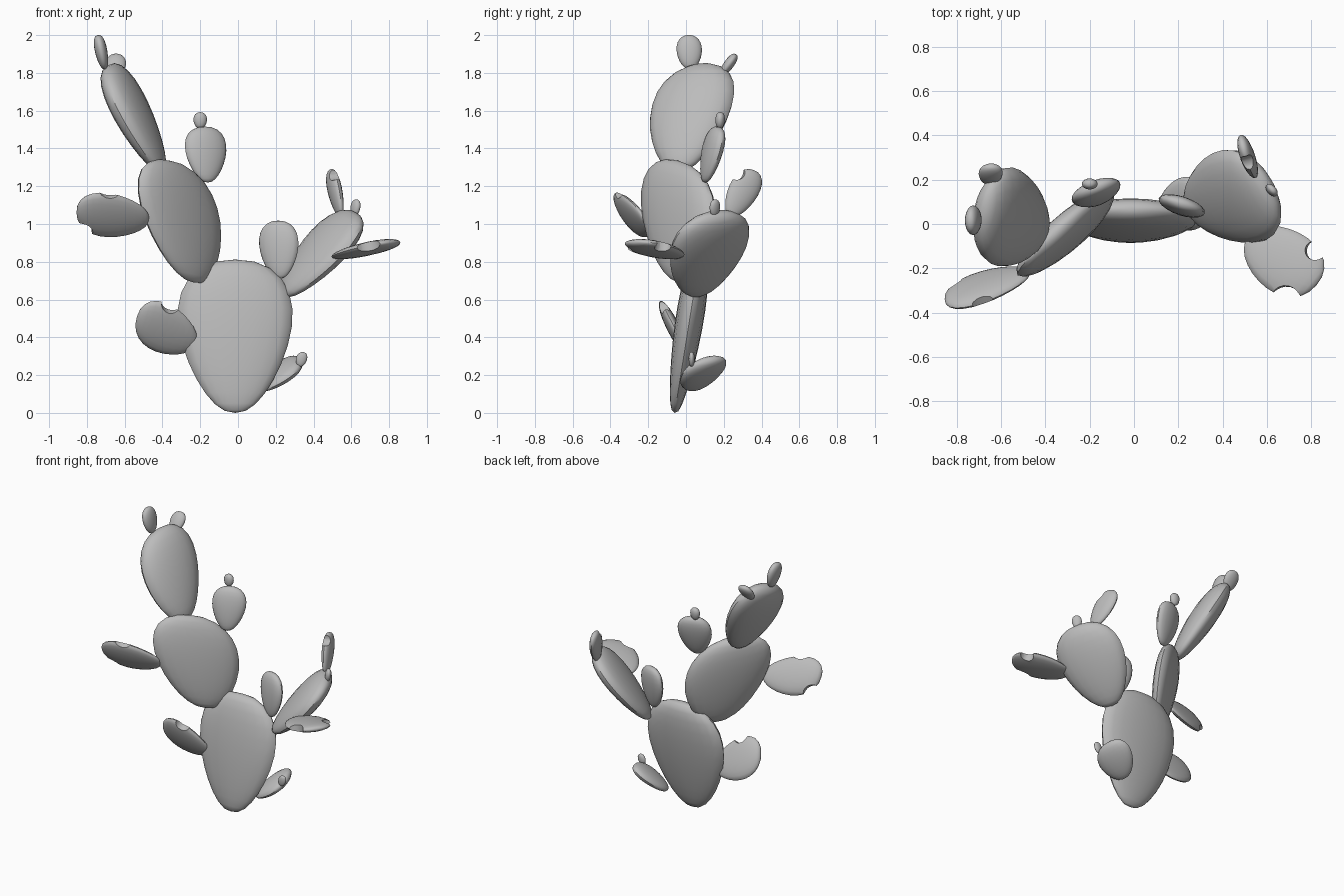
import bpy, bmesh, math
from mathutils import Vector

if "Cube" in bpy.data.objects:
    bpy.data.objects.remove(bpy.data.objects["Cube"])

SEGS, RINGS = 20, 13

grey = bpy.data.materials.new("grey")
grey.diffuse_color = (.5, .5, .5, 1)
grey.use_nodes = True
grey.node_tree.nodes["Principled BSDF"].inputs["Base Color"].default_value = grey.diffuse_color


def finish(bm, name):
    bmesh.ops.recalc_face_normals(bm, faces=bm.faces)
    me = bpy.data.meshes.new(name)
    bm.to_mesh(me)
    bm.free()
    me.materials.append(grey)
    ob = bpy.data.objects.new(name, me)
    bpy.context.collection.objects.link(ob)
    return ob


def smooth(ob):
    bpy.ops.object.select_all(action='DESELECT')
    ob.select_set(True)
    bpy.context.view_layer.objects.active = ob
    bpy.ops.object.shade_smooth_by_angle(angle=math.radians(40))


# Egg-shaped flattened pad from base to tip; w is the half-width vector
def pad(name, base, tip, w, thick, taper=0.3, bites=()):
    base, tip, w = Vector(base), Vector(tip), Vector(w)
    d = tip - base
    n = d.cross(w).normalized()
    bm = bmesh.new()
    rings = []
    for i in range(1, RINGS):
        a = math.pi * i / RINGS
        r = math.sin(a) ** 0.9 * (1 - taper * math.cos(a)) * (1 - 0.15 * taper)
        c = base + d * (1 - math.cos(a)) / 2
        rings.append([bm.verts.new(c + w * r * math.cos(b) + n * thick * r ** 0.85 * math.sin(b))
                      for b in (2 * math.pi * j / SEGS for j in range(SEGS))])
    p0, p1 = bm.verts.new(base), bm.verts.new(tip)
    for j in range(SEGS):
        k = (j + 1) % SEGS
        bm.faces.new((p0, rings[0][k], rings[0][j]))
        bm.faces.new((p1, rings[-1][j], rings[-1][k]))
        for lo, hi in zip(rings, rings[1:]):
            bm.faces.new((lo[j], lo[k], hi[k], hi[j]))
    ob = finish(bm, name)
    # Round bites cut straight through the pad
    for pos, radius in bites:
        cb = bmesh.new()
        rot = n.to_track_quat('Z', 'Y').to_matrix().to_4x4()
        rot.translation = Vector(pos)
        bmesh.ops.create_cone(cb, cap_ends=True, segments=20, radius1=radius,
                              radius2=radius, depth=0.5, matrix=rot)
        cutter = finish(cb, "bite_cutter")
        cutter.hide_render = True
        mod = ob.modifiers.new("bite", 'BOOLEAN')
        mod.operation, mod.solver, mod.object = 'DIFFERENCE', 'EXACT', cutter
        bpy.context.view_layer.objects.active = ob
        bpy.ops.object.modifier_apply(modifier=mod.name)
        bpy.data.objects.remove(cutter)
    smooth(ob)


# Trunk pad
pad("trunk_pad", (-.015, -.06, 0), (-.015, .07, .812), (.305, 0, 0), .075, .3)

# Left branch
pad("left_pad", (-.235, -.04, .69), (-.36, -.04, 1.335), (.21, .195, -.05), .07, .22)
pad("left_upper_pad", (-.40, -.03, 1.28), (-.69, .07, 1.84), (.05, .22, .035), .085, .26)
pad("left_top_bud", (-.705, .02, 1.82), (-.742, .015, 2.0), (0, .068, 0), .033, .15)
pad("left_top_bud_back", (-.65, .18, 1.78), (-.645, .265, 1.898), (.055, 0, 0), .027, .15)
pad("left_small_pad", (-.16, .10, 1.22), (-.178, .17, 1.515), (.11, .04, 0), .045, .28)
pad("left_small_bud", (-.20, .178, 1.505), (-.20, .183, 1.592), (.036, 0, 0), .025, .1)

# Bitten pads on the left
pad("left_bitten_pad", (-.47, -.22, 1.03), (-.855, -.34, 1.06), (0, -.07, .118), .035, .2,
    [((-.67, -.37, 1.225), .085), ((-.835, -.28, .945), .068)])
pad("lower_left_bitten_pad", (-.22, -.02, .37), (-.535, -.10, .51), (.04, -.06, .125), .035, .2,
    [((-.35, -.15, .575), .055)])

# Right branch
pad("right_small_pad", (.22, .06, .71), (.213, .095, 1.018), (.105, -.033, 0), .04, .25)
pad("right_pad", (.245, .06, .62), (.62, .165, 1.06), (.1, -.205, -.03), .075, .26)
pad("right_top_bitten_pad", (.545, .235, 1.04), (.488, .36, 1.285), (-.018, .075, -.03), .033, .2,
    [((.50, .26, 1.275), .045)])
pad("right_top_bud", (.615, .15, 1.04), (.627, .155, 1.13), (.022, -.025, 0), .02, .1)
pad("right_bitten_pad", (.52, -.05, .825), (.825, -.275, .905), (.095, .113, .005), .033, .12,
    [((.82, -.12, .89), .045), ((.69, -.355, .86), .072)])

# Lower right pad and its bud
pad("lower_right_pad", (.115, .05, .125), (.33, .12, .285), (-.035, .118, .03), .042, .2)
pad("lower_right_bud", (.33, .03, .245), (.342, .03, .322), (.03, 0, 0), .016, .1)
